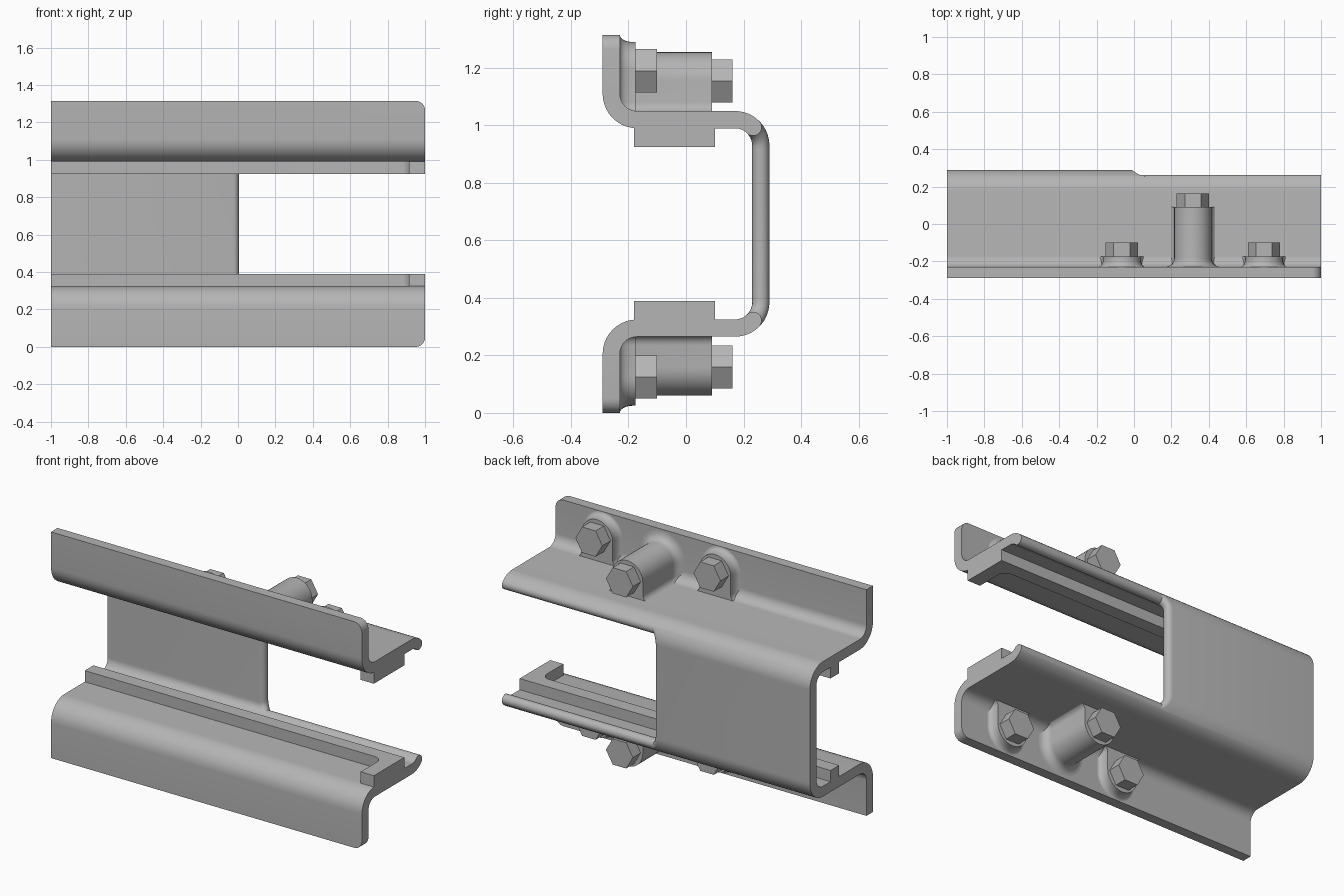
import bpy, bmesh
from math import sin, cos, pi, radians, sqrt

cube = bpy.data.objects.get("Cube")
if cube:
    bpy.data.objects.remove(cube, do_unlink=True)

MID = 0.6575                 # height of the symmetry plane
TOP = 1.315 - MID
SHELF = 1.05 - MID           # outer face of the shelf
T = 0.06                     # sheet thickness
FRONT, BACK = -0.29, 0.29
FLANGE_IN = FRONT + T

steel = bpy.data.materials.new("plain grey steel")
steel.use_nodes = True
steel.diffuse_color = (0.46, 0.46, 0.46, 1)
steel.node_tree.nodes["Principled BSDF"].inputs["Base Color"].default_value = (0.46, 0.46, 0.46, 1)


def arc(cy, cz, r, a0, a1, n=10):
    """Points on a circular arc, angles in degrees."""
    return [(cy + r * cos(radians(a0 + (a1 - a0) * i / n)),
             cz + r * sin(radians(a0 + (a1 - a0) * i / n))) for i in range(n + 1)]


def loft(rings):
    """Skin a list of equal closed rings and cap both ends."""
    bm = bmesh.new()
    rows = [[bm.verts.new(p) for p in ring] for ring in rings]
    n = len(rows[0])
    for a, b in zip(rows, rows[1:]):
        for i in range(n):
            j = (i + 1) % n
            bm.faces.new((a[i], a[j], b[j], b[i]))
    bm.faces.new(rows[0])
    bm.faces.new(rows[-1])
    bmesh.ops.recalc_face_normals(bm, faces=bm.faces)
    return bm


def finish(bm, name, mirror=True):
    mesh = bpy.data.meshes.new(name)
    bm.to_mesh(mesh)
    bm.free()
    mesh.materials.append(steel)
    ob = bpy.data.objects.new(name, mesh)
    ob.location.z = MID
    bpy.context.collection.objects.link(ob)
    bpy.ops.object.select_all(action='DESELECT')
    ob.select_set(True)
    bpy.context.view_layer.objects.active = ob
    bpy.ops.object.shade_smooth_by_angle(angle=radians(35))
    if mirror:
        mod = ob.modifiers.new("mirror", 'MIRROR')
        mod.use_axis = (False, False, True)
        mod.use_mirror_merge = False
    return ob


# Flange and shelf: bent sheet with a rounded lip at the back
R = 0.12                     # outer bend radius
fy, fz = FRONT + R, SHELF - T + R
by, bz = BACK - R, SHELF - R
rm = R - T / 2
tip = (by + rm * cos(pi / 4), bz + rm * sin(pi / 4))
profile = [(FRONT, TOP)] + arc(fy, fz, R, 180, 270)
profile += arc(by, bz, R - T, 90, 45, 6)
profile += arc(*tip, T / 2, 225, 405, 10)[1:]
profile += arc(by, bz, R, 45, 90, 6)[1:]
profile += arc(fy, fz, R - T, 270, 180) + [(FLANGE_IN, TOP)]
bm = loft([[(x, y, z) for y, z in profile] for x in (-1, 1)])
corner = [e for e in bm.edges if all(v.co.x > 0.99 and v.co.z > TOP - 0.001 for v in e.verts)]
bmesh.ops.bevel(bm, geom=corner, offset=0.05, segments=7, profile=0.5, affect='EDGES')
finish(bm, "flange_and_shelf")

# Web: half-length back wall with a round edge that flares into the lips
FLARE = 0.085


def web_row(outer, inner, s):
    d = max(FLARE - s, 0)
    xc = -0.025 + FLARE - sqrt(FLARE ** 2 - d ** 2)
    row = [(-1, *inner), (-1, *outer)]
    for i in range(9):
        a = pi * i / 8
        k = (1 - cos(a)) / 2
        row.append((xc + T / 2 * sin(a),
                    outer[0] + (inner[0] - outer[0]) * k,
                    outer[1] + (inner[1] - outer[1]) * k))
    return row


rows = []
for i, (o, n) in enumerate(zip(arc(by, bz, R, 45, 0, 12), arc(by, bz, R - T, 45, 0, 12))):
    rows.append(web_row(o, n, rm * pi / 4 * i / 12))
drop = FLARE - rm * pi / 4
rows.append(web_row((BACK, bz - drop), (BACK - T, bz - drop), FLARE))
rows += [[(x, y, -z) for x, y, z in row] for row in reversed(rows)]
finish(loft(rows), "web", mirror=False)

# Guide rail: L-shaped strip with an end stop and a filleted inside corner
STOP, STRIP, FIL = 0.915, 0.02, 0.05
outline = [(-1, 0.1), (1, 0.1), (1, -0.18), (STOP, -0.18)]
outline += arc(STOP - FIL, STRIP - FIL, FIL, 0, 90, 8) + [(-1, STRIP)]
finish(loft([[(x, y, z) for x, y in outline] for z in (0.925 - MID, SHELF - T + 0.005)]),
       "guide_rail")


# Pads and boss: arched shapes that blend into the flange and shelf
def arch(x, y, z, r, skirt=0.035):
    side = [(r + skirt * (1 - sin(a)), SHELF - 0.005 + skirt * (1 - cos(a)))
            for a in (pi / 2 * i / 5 for i in range(6))]
    pts = side + arc(0, z, r, 0, 180, 20) + [(-u, w) for u, w in reversed(side)]
    return [(x + u, y, w) for u, w in pts]


def add_mount(name, x, z, end, flare, r=0.1):
    rings = [arch(x, FLANGE_IN - 0.01, z, r + flare)]
    for i in range(8):
        a = pi / 2 * i / 7
        rings.append(arch(x, FLANGE_IN + 0.045 * (1 - cos(a)), z, r + flare * (1 - sin(a))))
    rings.append(arch(x, end, z, r))
    finish(loft(rings), name)


def add_bolt(name, x, z, start, end, r=0.0866):
    hexagon = arc(x, z, r, 0, 300, 5)
    finish(loft([[(u, y, w) for u, w in hexagon] for y in (start - 0.01, end)]), name)


for label, x, z, face, head, flare in (
        ("inner", -0.065, 1.19, -0.175, -0.1, 0.025),
        ("middle", 0.315, 1.155, 0.09, 0.162, 0.05),
        ("outer", 0.695, 1.19, -0.175, -0.1, 0.025)):
    add_mount(label + "_mount", x, z - MID, face, flare)
    add_bolt(label + "_bolt_head", x, z - MID, face, head)
